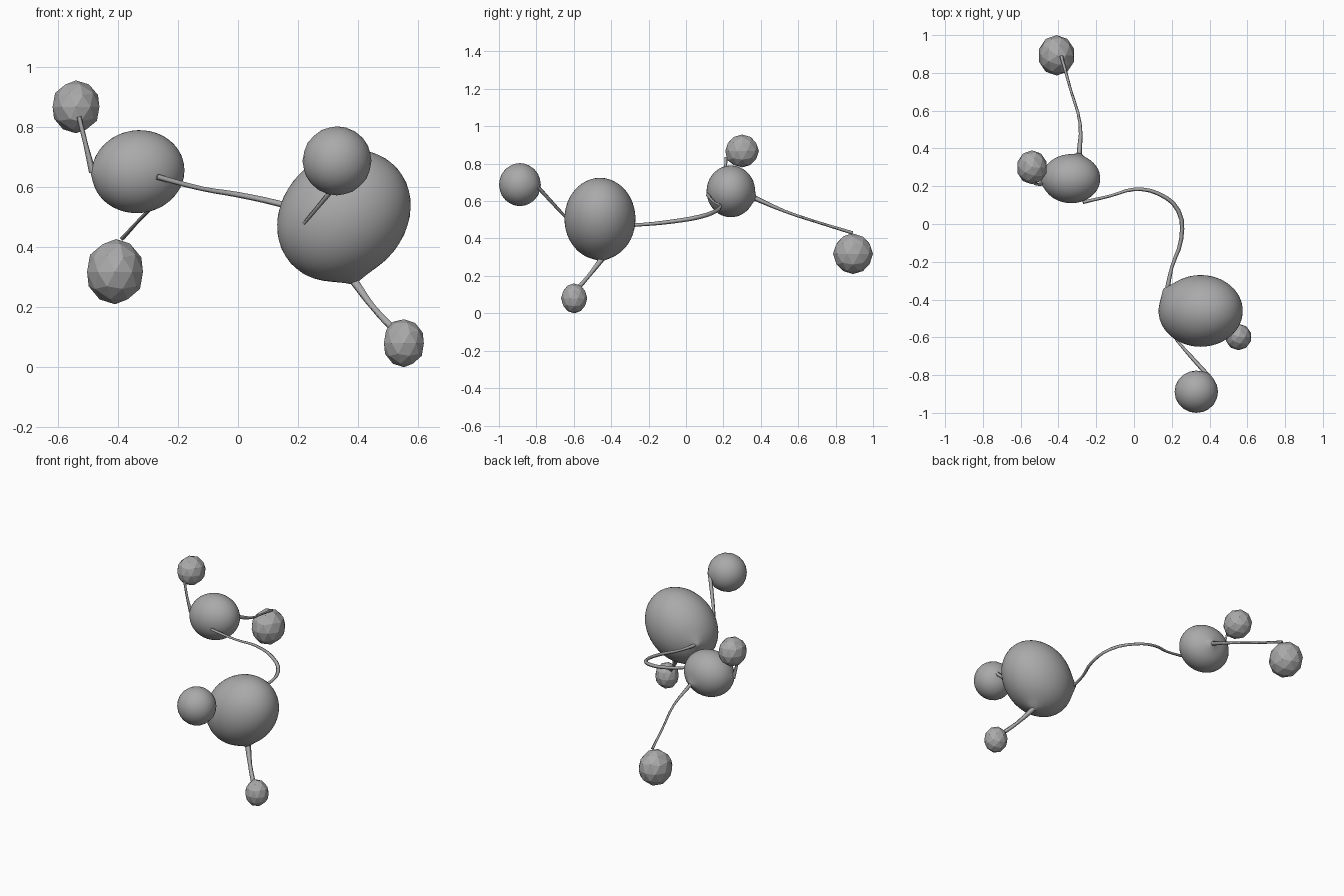
import bpy, bmesh, math
from mathutils import Vector, Matrix

if "Cube" in bpy.data.objects:
    bpy.data.objects.remove(bpy.data.objects["Cube"])

grey = bpy.data.materials.new("mid_grey")
grey.diffuse_color = (0.4, 0.4, 0.4, 1)
grey.use_nodes = True
grey.node_tree.nodes["Principled BSDF"].inputs["Base Color"].default_value = grey.diffuse_color


def blob(name, centre, radii, detail, smooth, tilt=0.0, tips=()):
    """Ellipsoid tilted about y, drawn out to a soft point at each tip."""
    bm = bmesh.new()
    bmesh.ops.create_icosphere(bm, subdivisions=detail, radius=1)
    bm.transform(Matrix.Rotation(tilt, 4, 'Y') @ Matrix.Diagonal((*radii, 1)))
    c = Vector(centre)
    for tip in tips:
        t = Vector(tip) - c
        d = t.normalized()
        for v in bm.verts:
            near = max(0.0, v.co.normalized().dot(d)) ** 40
            v.co = v.co.lerp(t, near * 0.8)
    me = bpy.data.meshes.new(name)
    bm.to_mesh(me)
    bm.free()
    ob = bpy.data.objects.new(name, me)
    ob.location = c
    bpy.context.collection.objects.link(ob)
    me.materials.append(grey)
    for p in me.polygons:
        p.use_smooth = smooth
    return ob


def tether(name, points, radii):
    """Thin strand through the points with a radius at each one."""
    cu = bpy.data.curves.new(name, 'CURVE')
    cu.dimensions = '3D'
    cu.bevel_depth = 1.0
    cu.bevel_resolution = 0
    cu.resolution_u = 3
    cu.use_fill_caps = True
    sp = cu.splines.new('BEZIER')
    sp.bezier_points.add(len(points) - 1)
    for bp, p, r in zip(sp.bezier_points, points, radii):
        bp.co, bp.radius = p, r
        bp.handle_left_type = bp.handle_right_type = 'AUTO'
    cu.materials.append(grey)
    ob = bpy.data.objects.new(name, cu)
    bpy.context.collection.objects.link(ob)


# Two main bodies
blob("large_body", (0.353, -0.46, 0.505), (0.238, 0.19, 0.203), 4, True,
     math.radians(-42), [(0.39, -0.45, 0.268), (0.15, -0.34, 0.475)])
blob("medium_body", (-0.333, 0.24, 0.652), (0.155, 0.13, 0.138), 4, True,
     math.radians(-8), [(-0.285, 0.385, 0.61), (-0.495, 0.215, 0.655)])

# Faceted end balls
blob("front_ball", (0.33, -0.888, 0.688), (0.115, 0.112, 0.115), 3, True,
     0, [(0.40, -0.79, 0.68)])
blob("low_ball", (0.553, -0.598, 0.08), (0.07, 0.07, 0.08), 2, False,
     0, [(0.495, -0.575, 0.158)])
blob("high_ball", (-0.54, 0.3, 0.868), (0.082, 0.09, 0.088), 2, False,
     0, [(-0.535, 0.21, 0.815)])
blob("back_ball", (-0.41, 0.893, 0.318), (0.098, 0.107, 0.108), 2, False,
     0, [(-0.38, 0.87, 0.437)])

# Strands joining the bodies and balls
tether("main_tether",
       [(0.17, -0.38, 0.47), (0.20, -0.23, 0.475), (0.25, -0.08, 0.49),
        (0.235, 0.07, 0.515), (0.13, 0.16, 0.547), (0, 0.183, 0.575),
        (-0.12, 0.15, 0.595), (-0.27, 0.115, 0.635)],
       [0.014, 0.009, 0.011, 0.012, 0.011, 0.010, 0.008, 0.010])
tether("front_tether",
       [(0.22, -0.61, 0.48), (0.30, -0.70, 0.575), (0.39, -0.80, 0.685)],
       [0.006, 0.01, 0.012])
tether("low_tether",
       [(0.385, -0.45, 0.29), (0.45, -0.52, 0.20), (0.52, -0.585, 0.125)],
       [0.018, 0.012, 0.014])
tether("high_tether",
       [(-0.485, 0.215, 0.65), (-0.507, 0.21, 0.74), (-0.53, 0.215, 0.835)],
       [0.012, 0.008, 0.008])
tether("back_tether",
       [(-0.29, 0.37, 0.615), (-0.285, 0.53, 0.545), (-0.335, 0.71, 0.485),
        (-0.385, 0.89, 0.43)],
       [0.014, 0.008, 0.007, 0.009])
